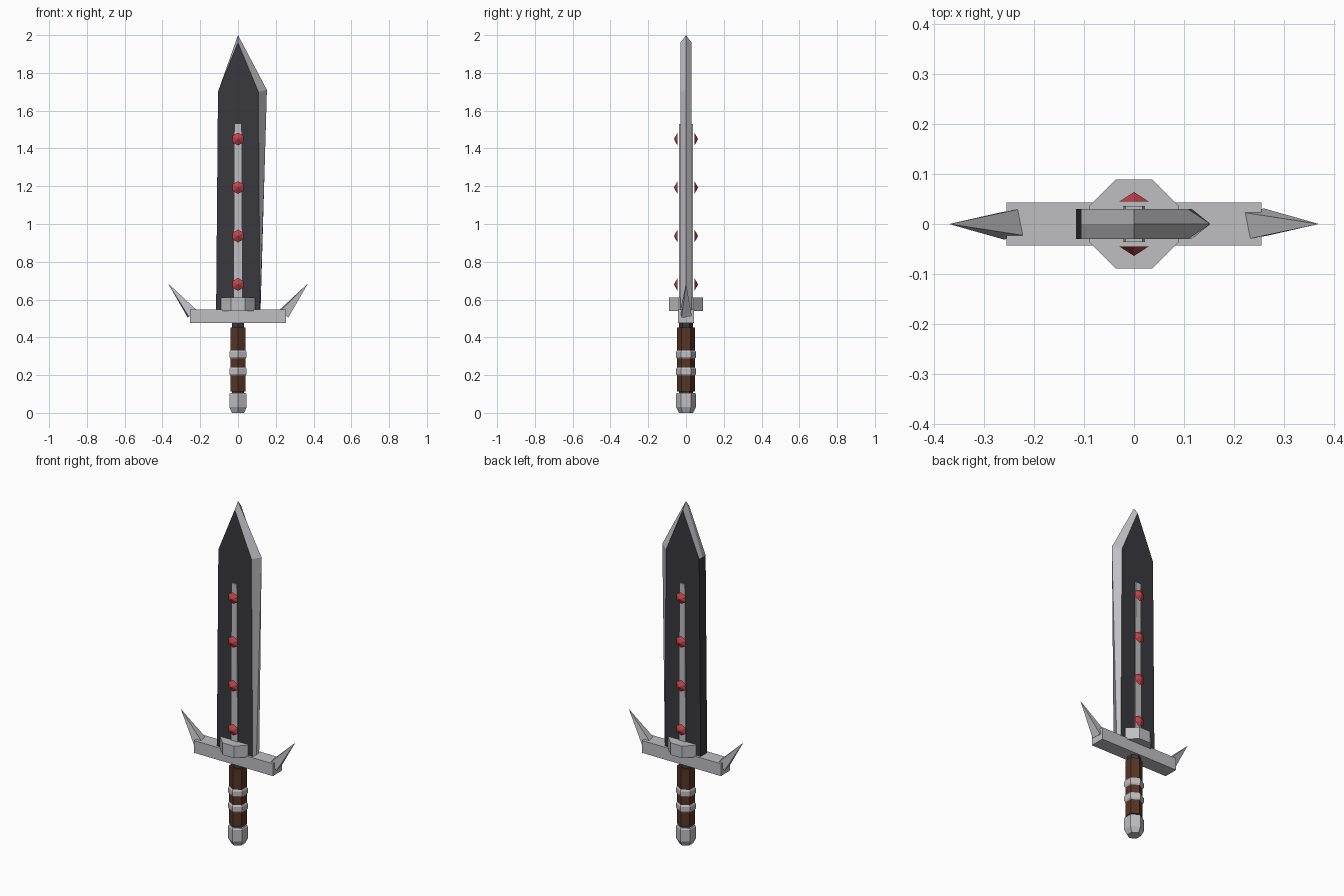
import bpy, bmesh, math
from mathutils import Vector

if "Cube" in bpy.data.objects:
    bpy.data.objects.remove(bpy.data.objects["Cube"])


def material(name, rgb):
    m = bpy.data.materials.new(name)
    m.diffuse_color = (*rgb, 1)
    m.use_nodes = True
    m.node_tree.nodes["Principled BSDF"].inputs["Base Color"].default_value = m.diffuse_color
    return m


STEEL = material("light steel", (0.52, 0.52, 0.545))
DARK = material("dark iron", (0.042, 0.040, 0.048))
BROWN = material("brown leather", (0.095, 0.036, 0.018))
RED = material("red gem", (0.55, 0.055, 0.065))


def make(name, verts, faces, *mats):
    me = bpy.data.meshes.new(name)
    me.from_pydata(verts, [], faces)
    bm = bmesh.new()
    bm.from_mesh(me)
    bmesh.ops.recalc_face_normals(bm, faces=bm.faces)
    bm.to_mesh(me)
    bm.free()
    for m in mats:
        me.materials.append(m)
    ob = bpy.data.objects.new(name, me)
    bpy.context.collection.objects.link(ob)
    return ob


def lathe(name, profile, sides, mat, turn):
    """Faceted solid around z from (radius, z) rings."""
    verts, faces = [], []
    for r, z in profile:
        for i in range(sides):
            a = turn + math.tau * i / sides
            verts.append((r * math.cos(a), r * math.sin(a), z))
    for k in range(len(profile) - 1):
        for i in range(sides):
            j = (i + 1) % sides
            faces.append((k * sides + i, k * sides + j, (k + 1) * sides + j, (k + 1) * sides + i))
    faces.append(tuple(range(sides)))
    faces.append(tuple(range((len(profile) - 1) * sides, len(profile) * sides)))
    return make(name, verts, faces, mat)


def spike(name, base, tip, radius, sides, mat, side_axis, angle):
    """Pyramid from a base centre to a tip."""
    base, tip = Vector(base), Vector(tip)
    v = Vector(side_axis)
    u = v.cross(tip - base).normalized()
    verts = [base + radius * (math.cos(angle + math.tau * i / sides) * u
                              + math.sin(angle + math.tau * i / sides) * v) for i in range(sides)]
    faces = [(i, (i + 1) % sides, sides) for i in range(sides)] + [tuple(range(sides))]
    return make(name, verts + [tip], faces, mat)


def box(name, hx0, hx1, hy, z0, z1, mat):
    verts = [(sx * h, sy * hy, z) for h, z in ((hx0, z0), (hx1, z1))
             for sx, sy in ((-1, -1), (1, -1), (1, 1), (-1, 1))]
    faces = [(0, 1, 2, 3), (4, 5, 6, 7)] + [(i, (i + 1) % 4, 4 + (i + 1) % 4, 4 + i) for i in range(4)]
    return make(name, verts, faces, mat)


# Blade: flat dark cheeks and spine, sharpened steel on the right and the point
cheek = [(-0.116, 0.53), (0.116, 0.53), (0.108, 1.70), (0, 1.96), (-0.106, 1.70)]
edge = [(0.119, 0.53), (0.153, 1.71), (0, 2.0), (-0.106, 1.70)]
verts = [(x, -0.03, z) for x, z in cheek] + [(x, 0.03, z) for x, z in cheek] + [(x, 0, z) for x, z in edge]
faces = [(0, 1, 2, 3, 4), (5, 6, 7, 8, 9), (0, 4, 13, 9, 5), (0, 1, 10, 6, 5)]
for o in (0, 5):
    faces += [(o + 1, o + 2, 11, 10), (o + 2, o + 3, 12, 11), (o + 3, o + 4, 13, 12)]
blade = make("blade", verts, faces, STEEL, DARK)
for p in blade.data.polygons:
    if abs(p.normal.y) > 0.99 or p.normal.x < -0.97:
        p.material_index = 1

# Raised strip along the blade centre, with gems on both faces
box("blade_strip", 0.022, 0.017, 0.036, 0.55, 1.53, STEEL)
for i in range(4):
    z = 0.68 + 0.2565 * i
    for s, n in ((-1, "front"), (1, "back")):
        spike(f"gem_{n}_{i + 1}", (0, s * 0.045, z), (0, s * 0.064, z), 0.034, 6, RED, (0, 0, 1), math.pi / 6)

# Crossguard, collar and end spikes
box("crossguard", 0.255, 0.255, 0.043, 0.476, 0.548, STEEL)
lathe("blade_collar", [(0.0965, 0.54), (0.0965, 0.61)], 8, STEEL, math.pi / 8)
for s, n in ((-1, "left"), (1, "right")):
    spike(f"guard_spike_{n}", (s * 0.242, 0, 0.524), (s * 0.37, 0, 0.685), 0.039, 4, STEEL,
          (0, s, 0), math.radians(53))

# Hexagonal grip with a dark core, bands and pommel (corner faces the front)
T = math.pi / 2
lathe("grip_core", [(0.037, 0.09), (0.037, 0.48)], 6, DARK, T)
lathe("grip", [(0.047, 0.112), (0.047, 0.452)], 6, BROWN, T)
for i, z in enumerate((0.219, 0.309)):
    lathe(f"grip_band_{i + 1}", [(0.046, z - 0.023), (0.053, z - 0.013), (0.053, z + 0.013), (0.046, z + 0.023)],
          6, STEEL, T)
lathe("pommel", [(0.037, 0), (0.053, 0.03), (0.053, 0.098), (0.048, 0.106)], 6, STEEL, T)
